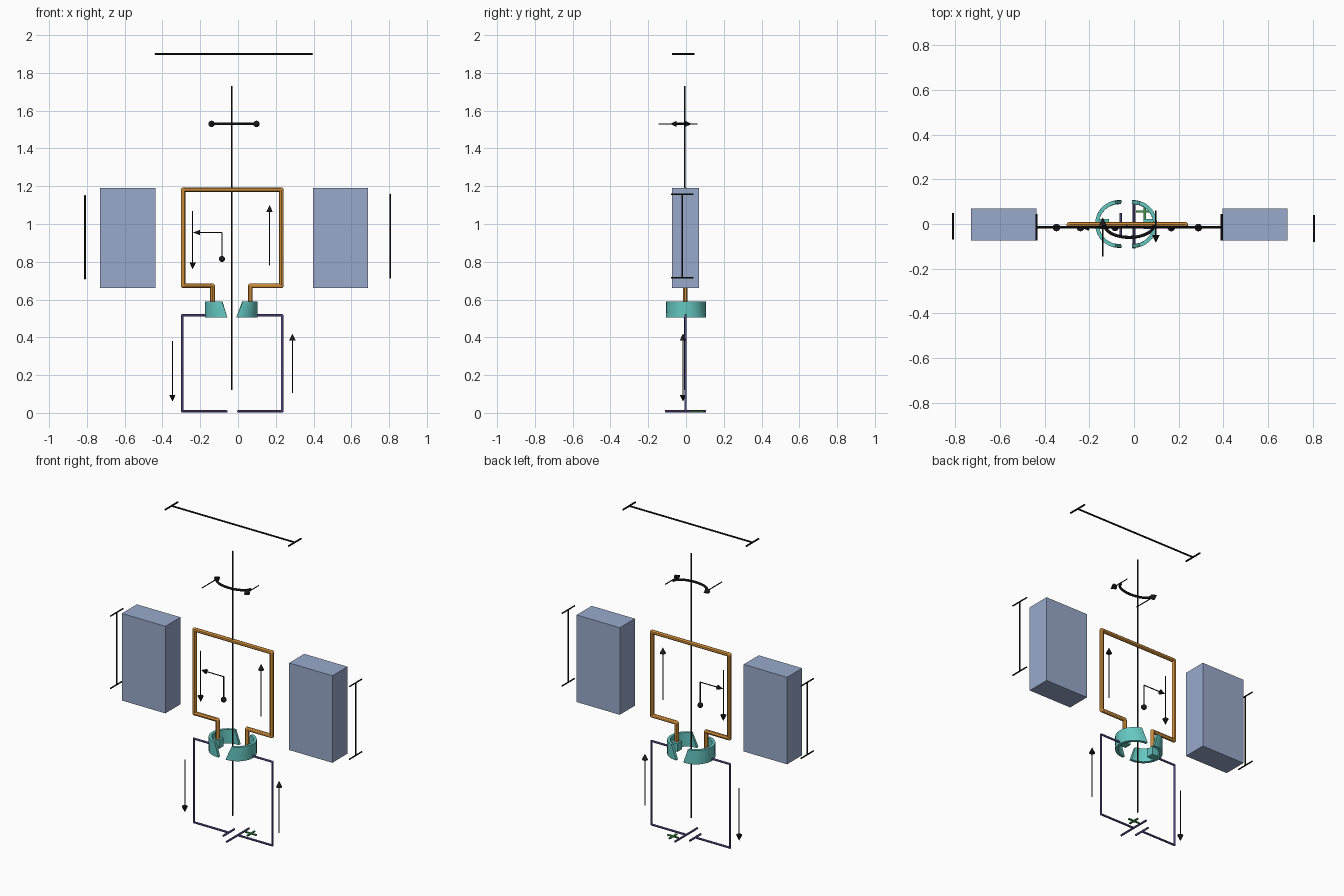
import bpy, bmesh
from math import sin, cos, pi, radians
from mathutils import Vector

if "Cube" in bpy.data.objects:
    bpy.data.objects.remove(bpy.data.objects["Cube"])


def mat(name, r, g, b):
    m = bpy.data.materials.new(name)
    m.diffuse_color = (r, g, b, 1)
    m.use_nodes = True
    m.node_tree.nodes["Principled BSDF"].inputs["Base Color"].default_value = m.diffuse_color
    return m


BLACK = mat("black", 0.01, 0.01, 0.012)
COPPER = mat("copper", 0.6, 0.26, 0.04)
TEAL = mat("teal", 0.13, 0.57, 0.53)
BLUE = mat("steel_blue", 0.32, 0.4, 0.6)
PURPLE = mat("purple", 0.11, 0.08, 0.28)
GREEN = mat("green", 0.05, 0.3, 0.07)


def finish(name, bm, m, smooth=False):
    bmesh.ops.recalc_face_normals(bm, faces=bm.faces)
    me = bpy.data.meshes.new(name)
    bm.to_mesh(me)
    bm.free()
    ob = bpy.data.objects.new(name, me)
    bpy.context.collection.objects.link(ob)
    me.materials.append(m)
    if smooth:
        bpy.context.view_layer.objects.active = ob
        ob.select_set(True)
        bpy.ops.object.shade_smooth_by_angle()
        ob.select_set(False)
    return ob


def add_box(bm, lo, hi):
    vs = bmesh.ops.create_cube(bm, size=1)["verts"]
    for v in vs:
        v.co = Vector([(a + b) / 2 + c * (b - a) for a, b, c in zip(lo, hi, v.co)])


def add_cone(bm, a, b, r1, r2, seg=12):
    a, b = Vector(a), Vector(b)
    d = b - a
    vs = bmesh.ops.create_cone(bm, cap_ends=True, segments=seg, radius1=r1,
                               radius2=r2, depth=d.length)["verts"]
    q = Vector((0, 0, 1)).rotation_difference(d)
    for v in vs:
        v.co = q @ v.co + (a + b) / 2


def tube(name, pts, r, m):
    # Round bars with ball joints at the corners
    bm = bmesh.new()
    for a, b in zip(pts, pts[1:]):
        add_cone(bm, a, b, r, r)
    for p in pts[1:-1]:
        vs = bmesh.ops.create_uvsphere(bm, u_segments=12, v_segments=8, radius=r)["verts"]
        bmesh.ops.translate(bm, verts=vs, vec=p)
    return finish(name, bm, m, True)


def arrow(name, a, b, r=0.003, head=0.017, length=0.036):
    a, b = Vector(a), Vector(b)
    neck = b - (b - a).normalized() * length
    bm = bmesh.new()
    add_cone(bm, a, neck, r, r, 8)
    add_cone(bm, neck, b, head, 0, 16)
    return finish(name, bm, BLACK, True)


def dimension(name, a, b, y=-0.015, w=0.004):
    # Straight line with a tick along y at each end
    bm = bmesh.new()
    add_cone(bm, (a[0], y, a[1]), (b[0], y, b[1]), w, w, 8)
    for x, z in (a, b):
        add_cone(bm, (x, y - 0.06, z), (x, y + 0.06, z), w, w, 8)
    return finish(name, bm, BLACK, True)


def half_ring(name, cx, side, low, high, block_x):
    # Commutator half with slanted ends and an inner terminal block
    bm = bmesh.new()
    n, rings = 20, []
    for i in range(n + 1):
        t = 2 * i / n - 1
        ring = []
        for r, z, end in ((0.107, 0.505, low), (0.107, 0.59, high),
                          (0.09, 0.59, high), (0.09, 0.505, low)):
            th = radians(end) * t
            ring.append(bm.verts.new((cx + side * r * cos(th), r * sin(th), z)))
        rings.append(ring)
    for p, q in zip(rings, rings[1:]):
        for k in range(4):
            bm.faces.new((p[k], p[(k + 1) % 4], q[(k + 1) % 4], q[k]))
    bm.faces.new(rings[0])
    bm.faces.new(rings[-1])
    xs = sorted((block_x - side * 0.022, cx + side * 0.095))
    add_box(bm, (xs[0], -0.022, 0.51), (xs[1], 0.022, 0.56))
    return finish(name, bm, TEAL, True)


# Magnets
for name, x0, x1 in (("left_magnet", -0.73, -0.437), ("right_magnet", 0.397, 0.688)):
    bm = bmesh.new()
    add_box(bm, (x0, -0.075, 0.66), (x1, 0.07, 1.19))
    finish(name, bm, BLUE)

# Wire coil
CY = -0.003
tube("coil", [(x, CY, z) for x, z in (
    (-0.135, 0.55), (-0.135, 0.673), (-0.29, 0.673), (-0.29, 1.182),
    (0.23, 1.182), (0.23, 0.673), (0.065, 0.673), (0.065, 0.55))], 0.012, COPPER)

# Split-ring commutator
half_ring("left_commutator", -0.067, -1, 96, 80, -0.135)
half_ring("right_commutator", -0.004, 1, 93, 73, 0.065)

# Supply circuit
tube("left_supply_wire", [(-0.172, CY, 0.517), (-0.295, CY, 0.517),
                          (-0.295, CY, 0.008), (-0.06, CY, 0.008)], 0.006, PURPLE)
tube("right_supply_wire", [(0.1, CY, 0.517), (0.234, CY, 0.517),
                           (0.234, CY, 0.008), (0.0, CY, 0.008)], 0.006, PURPLE)
tube("battery_short_plate", [(-0.06, -0.055, 0.008), (-0.06, 0.05, 0.008)], 0.006, PURPLE)
tube("battery_long_plate", [(0, -0.11, 0.008), (0, 0.105, 0.008)], 0.006, PURPLE)

# Positive terminal marker
bm = bmesh.new()
add_box(bm, (0.01, 0.051, 0.005), (0.085, 0.061, 0.012))
add_box(bm, (0.043, 0.02, 0.005), (0.053, 0.092, 0.012))
finish("terminal_cross", bm, GREEN)

# Rotation axis and rotation arrow
tube("rotation_axis", [(-0.032, -0.006, 0.12), (-0.032, -0.006, 1.73)], 0.004, BLACK)
arc = [(-0.021 + 0.11 * cos(t), -0.005 + 0.055 * sin(t), 1.53)
       for t in (pi + pi * i / 16 for i in range(17))]
tube("rotation_arc", arc, 0.007, BLACK)
arrow("rotation_arrow_left", (-0.14, -0.145, 1.53), (-0.14, 0.03, 1.53))
arrow("rotation_arrow_right", (0.098, 0.06, 1.53), (0.098, -0.085, 1.53))

# Current arrows
Y = -0.016
for name, x, z0, z1 in (("left_lower", -0.347, 0.38, 0.06), ("right_lower", 0.288, 0.105, 0.42),
                        ("left_coil", -0.24, 1.07, 0.76), ("right_coil", 0.167, 0.78, 1.1)):
    arrow(name + "_current_arrow", (x, Y, z0), (x, Y, z1))

# Field direction arrow with pivot ball
arrow("field_arrow", (-0.085, Y, 0.955), (-0.238, Y, 0.955), 0.003, 0.014)
tube("moment_line", [(-0.085, Y, 0.815), (-0.085, Y, 0.955)], 0.003, BLACK)
bm = bmesh.new()
vs = bmesh.ops.create_uvsphere(bm, u_segments=16, v_segments=10, radius=0.016)["verts"]
bmesh.ops.translate(bm, verts=vs, vec=(-0.085, Y, 0.815))
finish("moment_ball", bm, BLACK, True)

# Dimension lines
dimension("width_dimension", (-0.437, 1.9), (0.393, 1.9), w=0.005)
dimension("left_height_dimension", (-0.81, 0.71), (-0.81, 1.15), -0.01)
dimension("right_height_dimension", (0.806, 0.715), (0.806, 1.157), -0.02)
